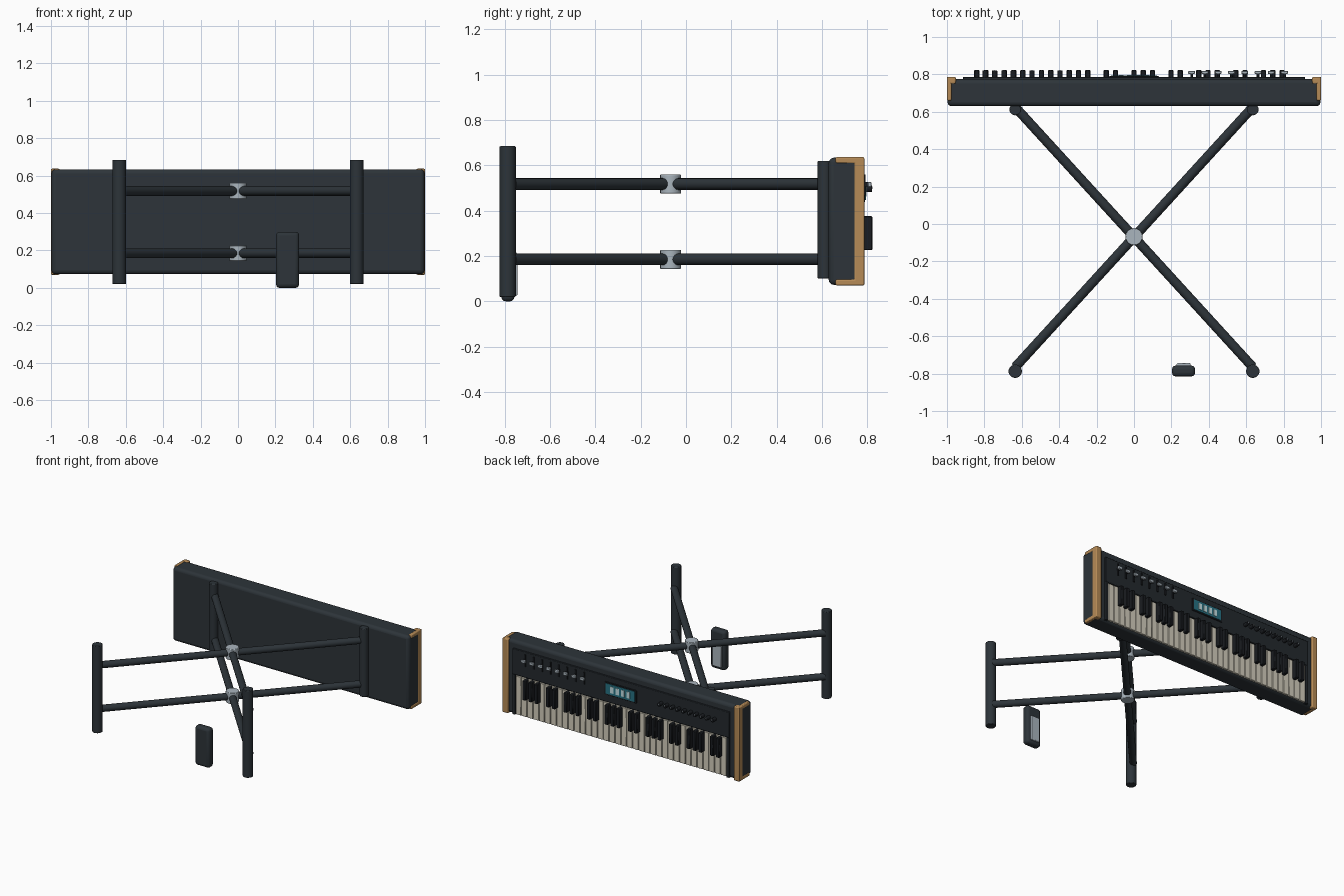
import bpy, bmesh, math
from mathutils import Matrix, Vector

cube = bpy.data.objects.get("Cube")
if cube:
    bpy.data.objects.remove(cube, do_unlink=True)


def material(name, rgb, rough=0.5):
    m = bpy.data.materials.new(name)
    m.use_nodes = True
    col = (*rgb, 1)
    m.diffuse_color = col
    bsdf = m.node_tree.nodes["Principled BSDF"]
    bsdf.inputs["Base Color"].default_value = col
    bsdf.inputs["Roughness"].default_value = rough
    return m


CHARCOAL = material("charcoal", (0.026, 0.034, 0.041))
PANEL = material("panel_black", (0.017, 0.022, 0.027))
BLACK = material("black_plastic", (0.010, 0.012, 0.015))
WOOD = material("wood", (0.47, 0.26, 0.095))
SILVER = material("silver", (0.40, 0.46, 0.51))
IVORY = material("ivory", (0.66, 0.62, 0.51))
TEAL = material("screen_teal", (0.02, 0.17, 0.23))
PALE = material("digit_pale", (0.55, 0.75, 0.78))


def finish(name, bm, mat, bevel=0, segments=2, smooth=True):
    bmesh.ops.recalc_face_normals(bm, faces=bm.faces)
    me = bpy.data.meshes.new(name)
    bm.to_mesh(me)
    bm.free()
    me.materials.append(mat)
    ob = bpy.data.objects.new(name, me)
    bpy.context.collection.objects.link(ob)
    if bevel:
        mod = ob.modifiers.new("rounding", "BEVEL")
        mod.width, mod.segments = bevel, segments
        mod.limit_method, mod.angle_limit = "ANGLE", math.radians(40)
    if smooth:
        bpy.ops.object.select_all(action="DESELECT")
        ob.select_set(True)
        bpy.context.view_layer.objects.active = ob
        bpy.ops.object.shade_smooth_by_angle(angle=math.radians(40))
    return ob


def boxes(name, ranges, mat, bevel=0, segments=2):
    """One object made of boxes, each given as x, y and z ranges."""
    bm = bmesh.new()
    for r in ranges:
        mid = Vector([(a + b) / 2 for a, b in r])
        size = [abs(b - a) for a, b in r]
        bmesh.ops.create_cube(bm, size=1, matrix=Matrix.Translation(mid) @ Matrix.Diagonal((*size, 1)))
    return finish(name, bm, mat, bevel, segments, smooth=bevel > 0)


def rods(name, ends, radius, mat, sides=20, bevel=0):
    """One object made of cylinders, each running between two points."""
    bm = bmesh.new()
    for a, b in ends:
        a, b = Vector(a), Vector(b)
        turn = (b - a).to_track_quat("Z", "Y").to_matrix().to_4x4()
        bmesh.ops.create_cone(bm, cap_ends=True, segments=sides, radius1=radius, radius2=radius,
                              depth=(b - a).length, matrix=Matrix.Translation((a + b) / 2) @ turn)
    return finish(name, bm, mat, bevel)


# Stand: upright bars, crossing arms and hubs on two levels
LEVELS = {"lower": 0.185, "upper": 0.518}
POST_X = 0.635
for side, s in (("left", 1), ("right", -1)):
    x = s * POST_X
    rods(side + "_foot_bar", [((x, -0.787, 0.02), (x, -0.787, 0.685))], 0.036, CHARCOAL, bevel=0.004)
    rods(side + "_support_bar", [((x, 0.612, 0.10), (x, 0.612, 0.62))], 0.031, CHARCOAL, bevel=0.004)
for level, z in LEVELS.items():
    rods(level + "_arms", [((-s * POST_X, -0.765, z), (s * POST_X, 0.625, z)) for s in (1, -1)],
         0.0255, CHARCOAL)
    rods(level + "_hub", [((0, -0.068, z - 0.042), (0, -0.068, z + 0.042))], 0.046, SILVER, bevel=0.004)

# Keyboard body
boxes("body", [((-0.997, 0.997), (0.63, 0.774), (0.073, 0.634))], CHARCOAL, 0.022, 3)

# Wooden cheeks: a bracket wrapping each end, and a wider face strip
bracket = [(0.66, 0.07), (0.787, 0.07), (0.787, 0.637), (0.66, 0.637),
           (0.66, 0.610), (0.742, 0.610), (0.742, 0.097), (0.66, 0.097)]
for side, s in (("left", 1), ("right", -1)):
    bm = bmesh.new()
    face = bm.faces.new([bm.verts.new((s * 0.976, y, z)) for y, z in bracket])
    ext = bmesh.ops.extrude_face_region(bm, geom=[face])
    moved = [v for v in ext["geom"] if isinstance(v, bmesh.types.BMVert)]
    bmesh.ops.translate(bm, vec=(s * 0.024, 0, 0), verts=moved)
    finish(side + "_cheek", bm, WOOD, 0.006)
    boxes(side + "_cheek_face", [((s * 0.952, s * 0.999), (0.748, 0.7872), (0.0698, 0.6372))], WOOD, 0.008)

# Control panel and the frame around the keys
boxes("control_panel", [((-0.915, 0.915), (0.76, 0.786), (0.382, 0.578))], PANEL, 0.004)
boxes("key_frame", [((-0.915, -0.893), (0.76, 0.786), (0.078, 0.382)),
                    ((0.893, 0.915), (0.76, 0.786), (0.078, 0.382))], PANEL)

# Keys: 36 naturals starting at E on the left, sharps on their borders
HALF, COUNT = 0.89, 36
step = 2 * HALF / COUNT
edges = [HALF - i * step for i in range(COUNT + 1)]
boxes("white_keys", [((e - step + 0.002, e - 0.002), (0.76, 0.785), (0.083, 0.376))
                     for e in edges[:-1]], IVORY, 0.002, 1)
sharps = [e for i, e in enumerate(edges) if 0 < i < COUNT and i % 7 not in (1, 5)]
boxes("black_keys", [((e - 0.014, e + 0.014), (0.77, 0.823), (0.226, 0.376)) for e in sharps],
      BLACK, 0.004, 1)

# Sliders on the left of the panel
slider_x = [0.805 - i * 0.071 for i in range(8)]
boxes("slider_tracks", [((x - 0.006, x + 0.006), (0.78, 0.793), (0.468, 0.56)) for x in slider_x], BLACK)
boxes("slider_stems", [((x - 0.007, x + 0.007), (0.78, 0.806), (0.506, 0.526)) for x in slider_x], BLACK)
boxes("slider_caps", [((x - 0.018, x + 0.018), (0.802, 0.819), (0.505, 0.527)) for x in slider_x],
      SILVER, 0.003, 1)

# Display with four digits
boxes("display_bezel", [((-0.135, 0.135), (0.78, 0.79), (0.438, 0.537))], BLACK, 0.003)
boxes("display_screen", [((-0.122, 0.122), (0.785, 0.794), (0.448, 0.527))], TEAL)
boxes("display_digits", [((x - 0.014, x + 0.014), (0.79, 0.797), (0.463, 0.512))
                         for x in (-0.069, -0.023, 0.023, 0.069)], PALE)

# Knobs on the right of the panel, each with a pointer
knob_x = [-0.345 - i * 0.05 for i in range(10)]
rods("knobs", [((x, 0.78, 0.497), (x, 0.822, 0.497)) for x in knob_x], 0.014, BLACK, 12, 0.003)
boxes("knob_pointers", [((x - 0.002, x + 0.002), (0.818, 0.8235), (0.497, 0.508)) for x in knob_x], SILVER)

# Foot pedal with its metal plate
boxes("pedal", [((0.203, 0.327), (-0.815, -0.757), (0.0, 0.30))], CHARCOAL, 0.02, 3)
boxes("pedal_plate", [((0.228, 0.302), (-0.765, -0.744), (0.025, 0.215))], SILVER, 0.005)
